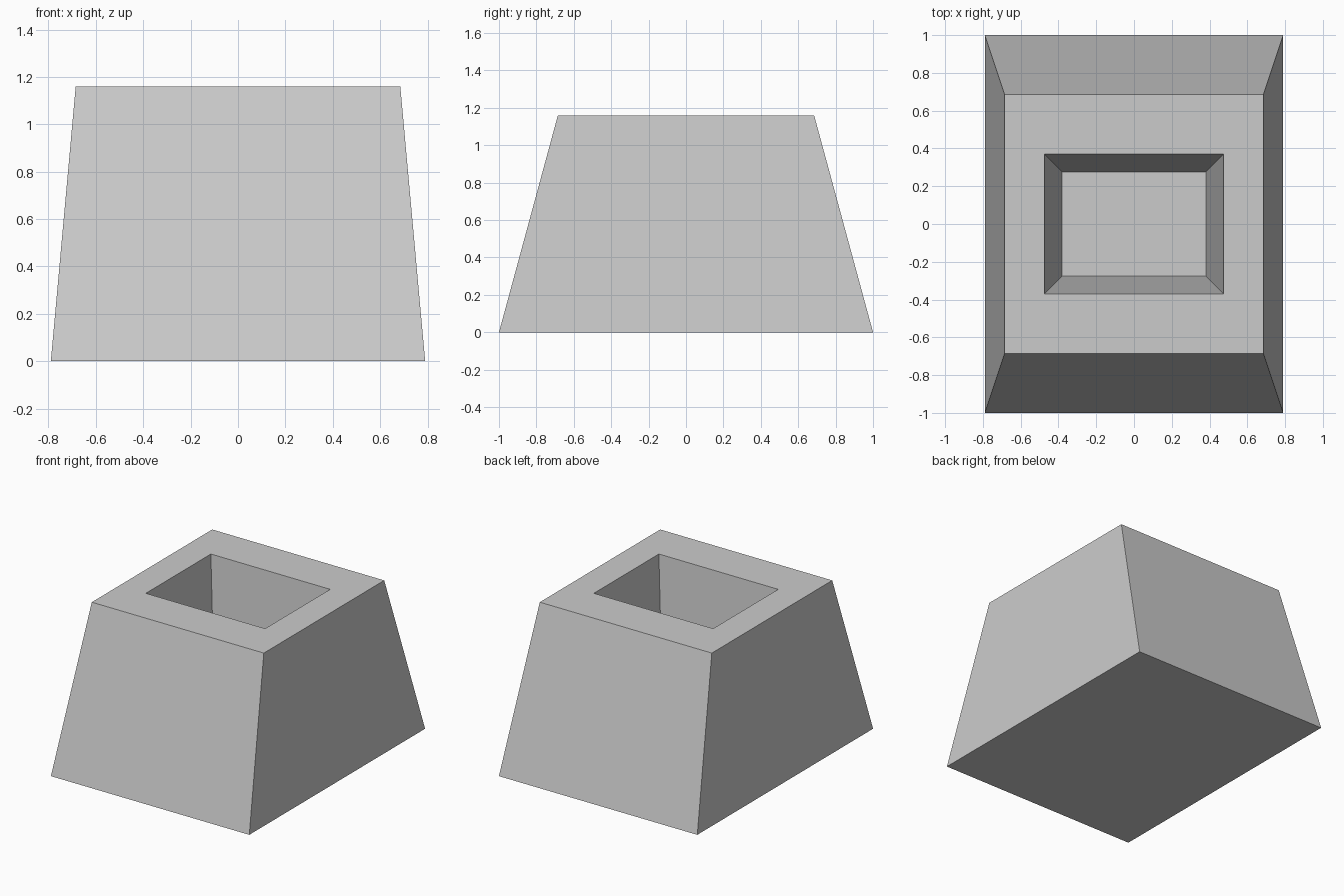
import bpy
import bmesh

cube = bpy.data.objects.get("Cube")
if cube:
    bpy.data.objects.remove(cube, do_unlink=True)

# One plain grey for the whole block
grey = bpy.data.materials.new("light grey")
grey.use_nodes = True
colour = (0.6, 0.6, 0.6, 1)
grey.diffuse_color = colour
grey.node_tree.nodes["Principled BSDF"].inputs["Base Color"].default_value = colour


def ring(bm, half_x, half_y, z):
    """Rectangle of vertices, counter-clockwise from above."""
    signs = ((-1, -1), (1, -1), (1, 1), (-1, 1))
    return [bm.verts.new((sx * half_x, sy * half_y, z)) for sx, sy in signs]


# Rectangular sections: base, outer rim, pocket rim, pocket floor
HEIGHT = 1.16
FLOOR = 0.16
sections = [
    (0.79, 1.0, 0),
    (0.685, 0.685, HEIGHT),
    (0.475, 0.37, HEIGHT),
    (0.38, 0.275, FLOOR),
]

bm = bmesh.new()
rings = [ring(bm, *s) for s in sections]

# Sloped sides, flat rim and pocket walls
for low, high in zip(rings, rings[1:]):
    for i in range(4):
        j = (i + 1) % 4
        bm.faces.new((low[i], low[j], high[j], high[i]))

# Underside and pocket floor
bm.faces.new(reversed(rings[0]))
bm.faces.new(rings[-1])
bmesh.ops.recalc_face_normals(bm, faces=bm.faces)

mesh = bpy.data.meshes.new("tapered_block")
bm.to_mesh(mesh)
bm.free()
mesh.materials.append(grey)
block = bpy.data.objects.new("tapered_block", mesh)
bpy.context.collection.objects.link(block)
